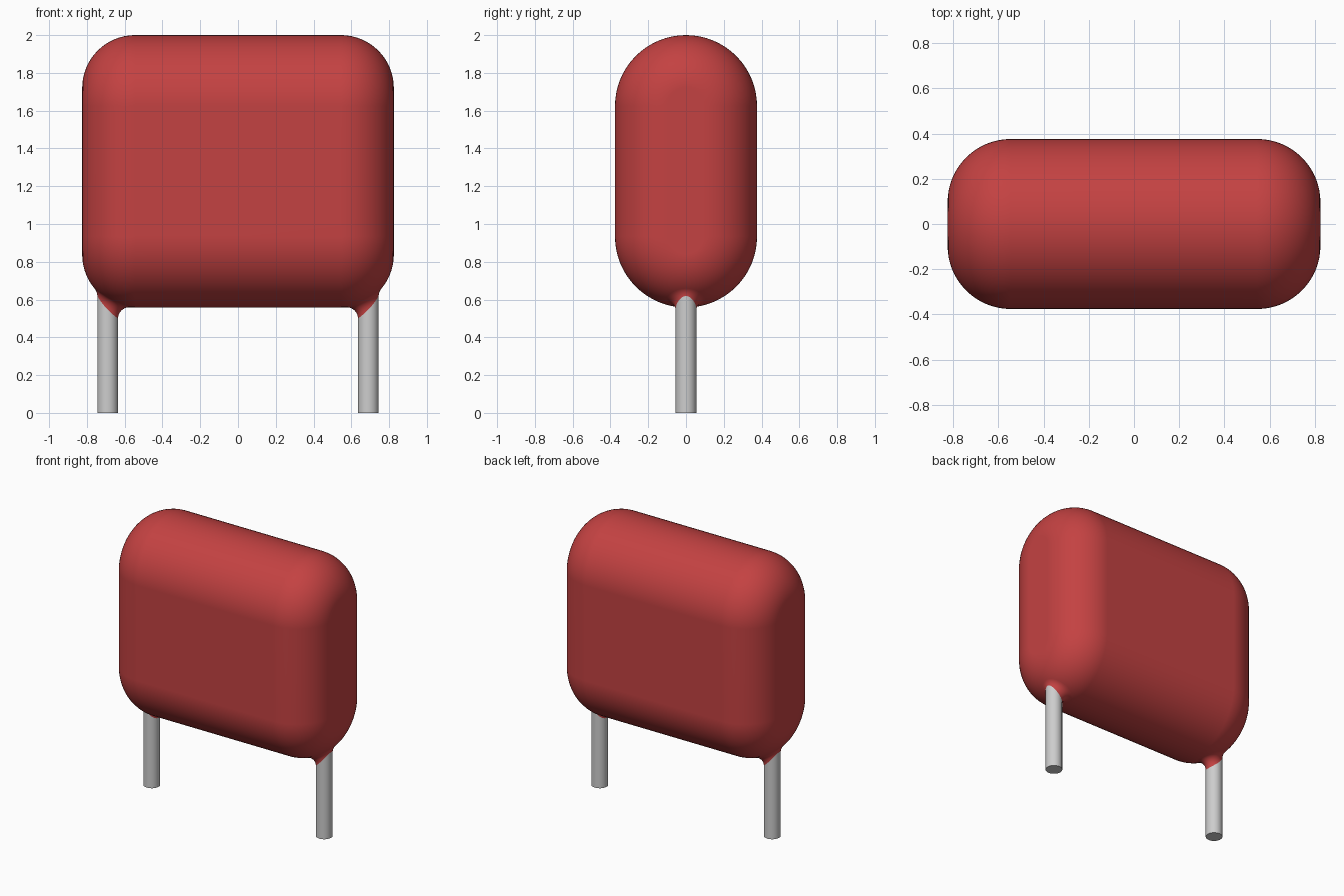
import bpy, bmesh, math
from mathutils import Vector

if "Cube" in bpy.data.objects:
    bpy.data.objects.remove(bpy.data.objects["Cube"])

HX, HY = 0.825, 0.376           # body half width and half depth
Z0, Z1 = 0.558, 2.0             # body bottom and top
END_R = 0.28                    # rounding of the two ends
LEAD_X, LEAD_R = 0.69, 0.055    # lead position and radius
FILLET_R = 0.06                 # coating fillet around each lead


def material(name, rgb, rough):
    m = bpy.data.materials.new(name)
    m.use_nodes = True
    m.diffuse_color = (*rgb, 1)
    bsdf = m.node_tree.nodes["Principled BSDF"]
    bsdf.inputs["Base Color"].default_value = (*rgb, 1)
    bsdf.inputs["Roughness"].default_value = rough
    return m


red = material("red coating", (0.55, 0.054, 0.054), 0.5)
grey = material("grey metal", (0.61, 0.61, 0.61), 0.4)


def loft(name, rings, mat, caps=True):
    """Skin a list of closed rings into a smooth object."""
    bm = bmesh.new()
    loops = [[bm.verts.new(p) for p in ring] for ring in rings]
    for a, b in zip(loops, loops[1:]):
        for i in range(len(a)):
            j = (i + 1) % len(a)
            bm.faces.new((a[i], a[j], b[j], b[i]))
    if caps:
        bm.faces.new(loops[0])
        bm.faces.new(loops[-1])
    bmesh.ops.recalc_face_normals(bm, faces=bm.faces)
    mesh = bpy.data.meshes.new(name)
    bm.to_mesh(mesh)
    bm.free()
    mesh.materials.append(mat)
    ob = bpy.data.objects.new(name, mesh)
    bpy.context.collection.objects.link(ob)
    bpy.ops.object.select_all(action='DESELECT')
    ob.select_set(True)
    bpy.context.view_layer.objects.active = ob
    bpy.ops.object.shade_smooth_by_angle(angle=math.radians(35))
    return ob


# Body: stadium cross-sections that shrink along a quarter arc at each end
def stadium(x, inset, n=32):
    r = HY - inset
    ring = []
    for centre, start in ((Z1 - HY, 0), (Z0 + HY, math.pi)):
        for k in range(n + 1):
            a = start + math.pi * k / n
            ring.append((x, r * math.cos(a), centre + r * math.sin(a)))
    return ring


STEPS = 16
quarter = [math.pi / 2 * k / STEPS for k in range(STEPS + 1)]
right_end = [(HX - END_R + END_R * math.sin(t), END_R * (1 - math.cos(t)))
             for t in quarter]
sections = [(-x, d) for x, d in reversed(right_end)] + right_end
body = loft("body", [stadium(x, d) for x, d in sections], red)
weighted = body.modifiers.new("Weighted normals", 'WEIGHTED_NORMAL')
weighted.keep_sharp = True


# Signed distance from a point to the body surface
def body_distance(p):
    dz = max(p.z - (Z1 - HY), (Z0 + HY) - p.z, 0)
    a = math.hypot(p.y, dz) - HY + END_R
    b = abs(p.x) - HX + END_R
    return min(max(a, b), 0) + math.hypot(max(a, 0), max(b, 0)) - END_R


def outward(p, e=1e-4):
    return Vector([body_distance(p + e * v) - body_distance(p - e * v)
                   for v in (Vector((1, 0, 0)), Vector((0, 1, 0)),
                             Vector((0, 0, 1)))]).normalized()


# Fillet: a ball rolled around the lead while touching the body
def fillet_rings(x0, around=48, steps=10):
    columns = []
    for k in range(around):
        a = 2 * math.pi * k / around
        side = Vector((math.cos(a), math.sin(a), 0))
        c = Vector((x0, 0, 0)) + side * (LEAD_R + FILLET_R)
        low, high = 0.2, 1.0
        for _ in range(40):
            c.z = (low + high) / 2
            if body_distance(c) > FILLET_R:
                low = c.z
            else:
                high = c.z
        start, end = -side, -outward(c)
        columns.append([c + FILLET_R * start.slerp(end, s / steps)
                        for s in range(steps + 1)])
    return list(zip(*columns))


def circle(x0, z, n=48):
    return [(x0 + LEAD_R * math.cos(2 * math.pi * k / n),
             LEAD_R * math.sin(2 * math.pi * k / n), z) for k in range(n)]


# Leads and their coated collars
for side, s in (("left", 1), ("right", -1)):
    loft(side + "_lead", [circle(s * LEAD_X, 0), circle(s * LEAD_X, 0.75)], grey)
    loft(side + "_lead_collar", fillet_rings(s * LEAD_X), red, caps=False)
